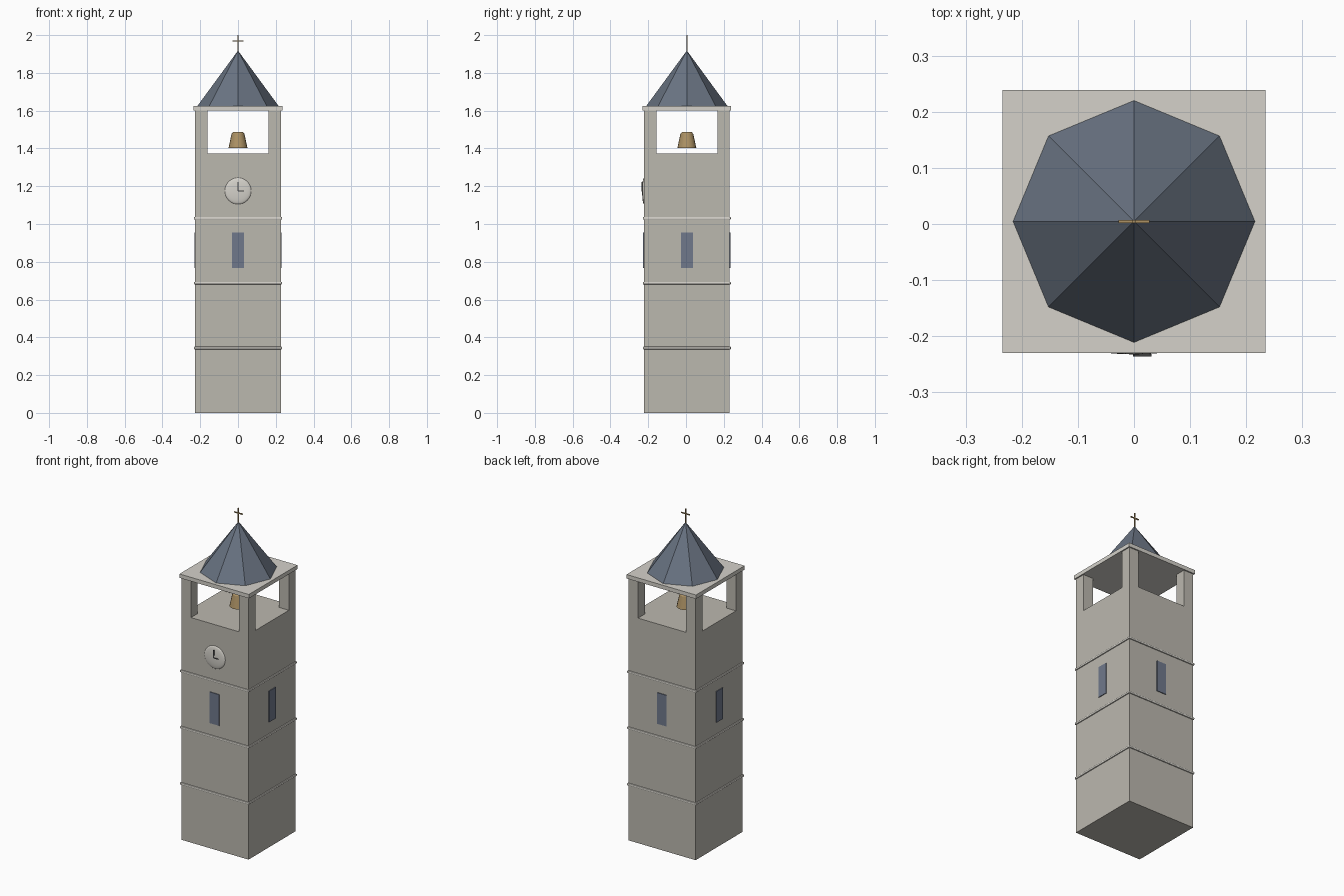
import bpy, bmesh, math
from mathutils import Matrix

if "Cube" in bpy.data.objects:
    bpy.data.objects.remove(bpy.data.objects["Cube"])

CY = 0.0045      # tower axis, shifted back to balance the clock
HALF = 0.227     # half width of the shaft


def material(name, rgb):
    m = bpy.data.materials.new(name)
    m.use_nodes = True
    m.diffuse_color = (*rgb, 1)
    bsdf = m.node_tree.nodes["Principled BSDF"]
    bsdf.inputs["Base Color"].default_value = (*rgb, 1)
    bsdf.inputs["Roughness"].default_value = 0.8
    return m


STONE = material("warm grey stone", (0.50, 0.48, 0.43))
TRIM = material("pale stone", (0.66, 0.64, 0.59))
SLATE = material("blue grey slate", (0.14, 0.17, 0.22))
GLASS = material("dusky window", (0.16, 0.19, 0.26))
BRONZE = material("bronze", (0.42, 0.29, 0.13))
DARK = material("dark iron", (0.05, 0.05, 0.05))


def finish(name, bm, mat, smooth=False):
    bmesh.ops.recalc_face_normals(bm, faces=bm.faces)
    mesh = bpy.data.meshes.new(name)
    bm.to_mesh(mesh)
    bm.free()
    mesh.materials.append(mat)
    ob = bpy.data.objects.new(name, mesh)
    ob.location.y = CY
    bpy.context.collection.objects.link(ob)
    if smooth:
        bpy.ops.object.select_all(action="DESELECT")
        ob.select_set(True)
        bpy.context.view_layer.objects.active = ob
        bpy.ops.object.shade_smooth_by_angle(angle=math.radians(40))
    return ob


def box(name, x, y, z, mat, bevel=0):
    """Box from (low, high) ranges, relative to the tower axis."""
    bm = bmesh.new()
    spans = (x, y, z)
    centre = [sum(s) / 2 for s in spans]
    size = [s[1] - s[0] for s in spans]
    bmesh.ops.create_cube(bm, size=1, matrix=Matrix.Translation(centre) @ Matrix.Diagonal((*size, 1)))
    ob = finish(name, bm, mat)
    if bevel:
        mod = ob.modifiers.new("soft edge", "BEVEL")
        mod.width, mod.segments = bevel, 2
    return ob


def cone(name, r1, r2, z1, z2, sides, mat, smooth=False):
    bm = bmesh.new()
    bmesh.ops.create_cone(bm, cap_ends=True, segments=sides, radius1=r1, radius2=r2,
                          depth=z2 - z1, matrix=Matrix.Translation((0, 0, (z1 + z2) / 2)))
    return finish(name, bm, mat, smooth)


def square(half):
    return (-half, half)


# Shaft with string courses
box("tower_shaft", square(HALF), square(HALF), (0, 1.374), STONE)
for i in (1, 2, 3):
    z = i * 0.3435
    box(f"string_course_{i}", square(0.233), square(0.233), (z - 0.007, z + 0.007), TRIM, 0.004)

# One narrow window on each side
for i, side in enumerate(("front", "left", "back", "right")):
    window = box(f"window_{side}", square(0.032), (-0.2315, -0.224), (0.766, 0.956), GLASS)
    window.rotation_euler.z = i * math.pi / 2

# Open belfry: corner posts and roof slab
for sx, xn in ((-1, "right"), (1, "left")):
    for sy, yn in ((-1, "front"), (1, "back")):
        xs = sorted((sx * 0.162, sx * HALF))
        ys = sorted((sy * 0.162, sy * HALF))
        box(f"belfry_post_{yn}_{xn}", xs, ys, (1.374, 1.6), STONE)
box("roof_slab", square(0.2345), square(0.2345), (1.6, 1.624), TRIM)

# Bell with a shallow crown
cone("bell", 0.05, 0.034, 1.403, 1.477, 16, BRONZE, True)
cone("bell_crown", 0.034, 0.026, 1.477, 1.486, 16, BRONZE, True)

# Spire and cross
cone("spire", 0.2155, 0, 1.624, 1.918, 8, SLATE)
box("cross_upright", square(0.003), square(0.003), (1.91, 2), BRONZE)
box("cross_arm", square(0.028), square(0.003), (1.966, 1.972), BRONZE)

# Domed clock face with two hands
CLOCK_Z = 1.175
bm = bmesh.new()
bmesh.ops.create_uvsphere(bm, u_segments=32, v_segments=12, radius=0.07,
                          matrix=Matrix.Translation((0, -HALF, CLOCK_Z))
                          @ Matrix.Diagonal((1, 0.14, 1, 1)) @ Matrix.Rotation(math.pi / 2, 4, "X"))
finish("clock_face", bm, TRIM, True)
hand_y = (-0.241, -0.236)
box("clock_minute_hand", square(0.002), hand_y, (CLOCK_Z, CLOCK_Z + 0.048), DARK)
box("clock_hour_hand", (0, 0.031), hand_y, (CLOCK_Z - 0.002, CLOCK_Z + 0.002), DARK)
